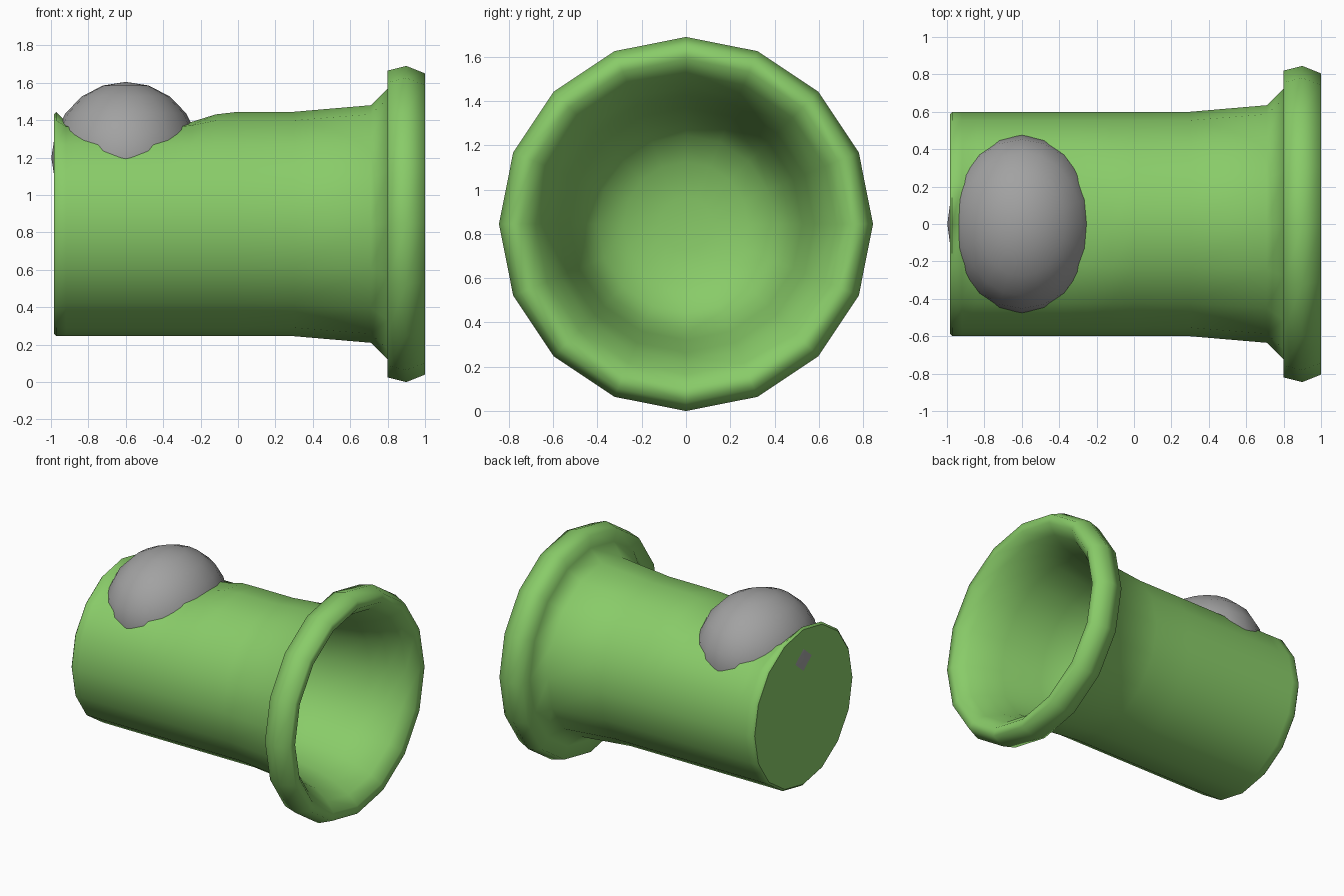
import bpy, bmesh
from math import sin, cos, pi, radians, hypot

if "Cube" in bpy.data.objects:
    bpy.data.objects.remove(bpy.data.objects["Cube"])

SIDES, AXIS_Z = 16, 0.845
BALL = (-0.6, 0.0, 1.2)


def finish(name, bm, color):
    bmesh.ops.recalc_face_normals(bm, faces=bm.faces)
    mesh = bpy.data.meshes.new(name)
    bm.to_mesh(mesh)
    bm.free()
    obj = bpy.data.objects.new(name, mesh)
    bpy.context.collection.objects.link(obj)
    mat = bpy.data.materials.new(name + "_paint")
    mat.diffuse_color = color
    mat.use_nodes = True
    mat.node_tree.nodes["Principled BSDF"].inputs["Base Color"].default_value = mat.diffuse_color
    mesh.materials.append(mat)
    bpy.ops.object.select_all(action='DESELECT')
    obj.select_set(True)
    bpy.context.view_layer.objects.active = obj
    bpy.ops.object.shade_smooth_by_angle(angle=radians(89))
    return obj


# Pipe: (x, radius) profile from closed back end, over the flange, into the bore
outer = [(-0.985, 0.585), (-0.972, 0.6), (-0.92, 0.6), (-0.84, 0.6), (-0.72, 0.6),
         (-0.6, 0.6), (-0.48, 0.6), (-0.36, 0.6), (-0.25, 0.6), (-0.12, 0.6),
         (0.0, 0.6), (0.3, 0.6), (0.71, 0.635), (0.8, 0.725)]
flange = [(0.8, 0.82), (0.9, 0.845), (1.0, 0.805), (1.0, 0.745), (0.93, 0.68)]
bore = [(0.82, 0.62), (0.7, 0.58), (0.4, 0.525), (0.2, 0.47), (0.1, 0.4),
        (0.03, 0.28), (0.0, 0.12)]

bm = bmesh.new()
rings = []
for i, (x, r) in enumerate(outer + flange + bore):
    ring = []
    for k in range(SIDES):
        a = 2 * pi * k / SIDES
        y, z = r * sin(a), r * cos(a)
        # Shallow socket around the ball, fading out towards the sides
        if 1 < i < len(outer) and z > 0:
            d = hypot((x - BALL[0]) / 0.36, y / 0.44)
            dent = 0.055 * max(0.0, min(1.0, (1.45 - d) / 0.45))
            dent *= max(0.0, 1 - (y / 0.43) ** 2)
            y, z = y * (1 - dent / r), z * (1 - dent / r)
        ring.append(bm.verts.new((x, y, z + AXIS_Z)))
    rings.append(ring)
for a, b in zip(rings, rings[1:]):
    for k in range(SIDES):
        n = (k + 1) % SIDES
        bm.faces.new((a[k], a[n], b[n], b[k]))
back_cap = bm.faces.new(rings[0])
bm.faces.new(rings[-1])
for e in back_cap.edges:
    e.smooth = False
finish("flared_pipe", bm, (0.25, 0.6, 0.14, 1))

# Ball set into the top of the pipe
bm = bmesh.new()
bmesh.ops.create_uvsphere(bm, u_segments=20, v_segments=10, radius=1)
bmesh.ops.scale(bm, vec=(0.398, 0.475, 0.405), verts=bm.verts)
bmesh.ops.translate(bm, vec=BALL, verts=bm.verts)
finish("ball", bm, (0.36, 0.36, 0.36, 1))
